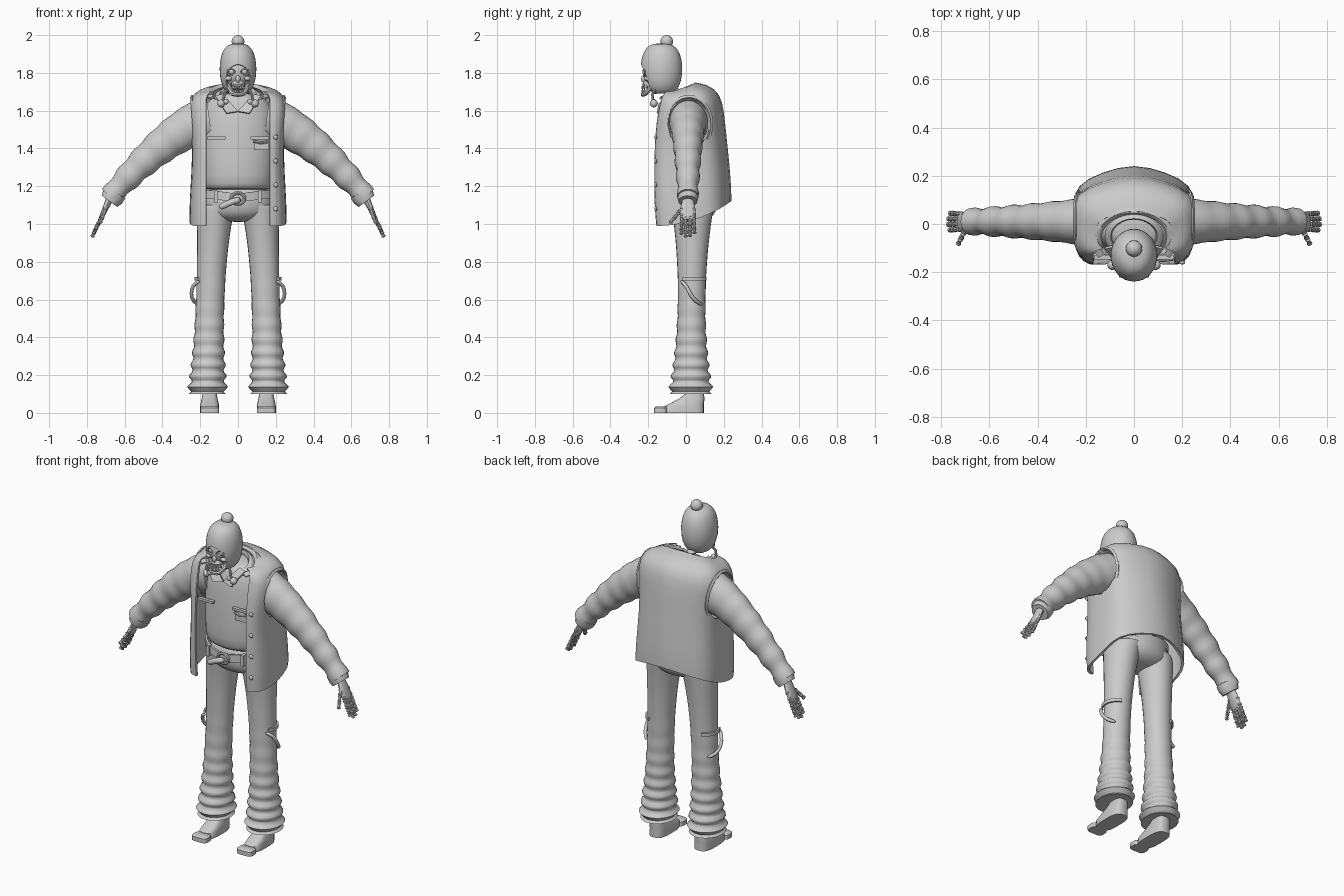
import bpy, bmesh, math
from math import sin, cos, tau
from mathutils import Vector, Matrix

old = bpy.data.objects.get("Cube")
if old:
    bpy.data.objects.remove(old, do_unlink=True)

colour = (0.6, 0.6, 0.6, 1)
grey = bpy.data.materials.new("plain grey")
grey.use_nodes = True
grey.diffuse_color = colour
grey.node_tree.nodes["Principled BSDF"].inputs["Base Color"].default_value = colour


def finish(name, bm, mirror=False, subdiv=0, thick=0, cutter=None, sharp=40):
    """Turn a bmesh into a finished object with its modifiers applied."""
    bmesh.ops.recalc_face_normals(bm, faces=bm.faces)
    mesh = bpy.data.meshes.new(name)
    bm.to_mesh(mesh)
    bm.free()
    ob = bpy.data.objects.new(name, mesh)
    bpy.context.collection.objects.link(ob)
    if mirror:
        ob.modifiers.new("mirror", "MIRROR")
    if subdiv:
        mod = ob.modifiers.new("subdivision", "SUBSURF")
        mod.levels, mod.boundary_smooth = subdiv, "PRESERVE_CORNERS"
    if thick:
        mod = ob.modifiers.new("thickness", "SOLIDIFY")
        mod.thickness, mod.offset = thick, 0
    if cutter:
        mod = ob.modifiers.new("cut", "BOOLEAN")
        mod.object, mod.operation, mod.solver = cutter, "DIFFERENCE", "EXACT"
    bpy.context.view_layer.update()
    depsgraph = bpy.context.evaluated_depsgraph_get()
    baked = bpy.data.meshes.new_from_object(ob.evaluated_get(depsgraph))
    ob.modifiers.clear()
    ob.data = baked
    if cutter:
        bpy.data.objects.remove(cutter, do_unlink=True)
    baked.materials.clear()
    baked.materials.append(grey)
    bpy.ops.object.select_all(action="DESELECT")
    ob.select_set(True)
    bpy.context.view_layer.objects.active = ob
    bpy.ops.object.shade_smooth_by_angle(angle=math.radians(sharp))
    return ob


def spread(start, end, count):
    """Evenly spaced values from start to end."""
    return [start + (end - start) * k / (count - 1) for k in range(count)]


def turn(count):
    """Angles around a full circle."""
    return [tau * k / count for k in range(count)]


def grid(bm, rows, closed=False, caps=False):
    verts = [[bm.verts.new(p) for p in row] for row in rows]
    n = len(verts[0])
    for a, b in zip(verts, verts[1:]):
        for i in range(n if closed else n - 1):
            j = (i + 1) % n
            bm.faces.new((a[i], a[j], b[j], b[i]))
    if caps:
        bm.faces.new(verts[0])
        bm.faces.new(verts[-1])


def sheet(name, rows, thick=0, closed=False, caps=False, **options):
    bm = bmesh.new()
    grid(bm, rows, closed, caps)
    return finish(name, bm, thick=thick, **options)


def add_tube(bm, path, n=16, ref=(0, 1, 0)):
    """Sweep ellipses (x, y, z, width radius, depth radius) along a path."""
    points = [Vector(p[:3]) for p in path]
    rows = []
    for i, (point, p) in enumerate(zip(points, path)):
        along = (points[min(i + 1, len(path) - 1)] - points[max(i - 1, 0)]).normalized()
        v = Vector(ref)
        v = (v - along * v.dot(along)).normalized()
        u = v.cross(along)
        rows.append([point + u * p[3] * cos(a) + v * p[4] * sin(a) for a in turn(n)])
    grid(bm, rows, True, True)


def tube(name, path, n=16, ref=(0, 1, 0), **options):
    bm = bmesh.new()
    add_tube(bm, path, n, ref)
    return finish(name, bm, **options)


def stack(name, rings, x=0, n=24, power=1, **options):
    """Loft level rings (x, y, z, width radius, depth radius); a low power squares them."""
    def bend(t):
        return math.copysign(abs(t) ** power, t)
    rows = [[(x + dx + rx * bend(cos(a)), y + ry * bend(sin(a)), z) for a in turn(n)]
            for dx, y, z, rx, ry in rings]
    return sheet(name, rows, closed=True, caps=True, **options)


def balls(name, items, seg=16, **options):
    bm = bmesh.new()
    for centre, r in items:
        size = r if isinstance(r, tuple) else (r, r, r)
        place = Matrix.Translation(centre) @ Matrix.Diagonal((*size, 1))
        bmesh.ops.create_uvsphere(bm, u_segments=seg, v_segments=seg // 2, radius=1, matrix=place)
    return finish(name, bm, **options)


def box(name, centre, size, **options):
    bm = bmesh.new()
    place = Matrix.Translation(centre) @ Matrix.Diagonal((*size, 1))
    bmesh.ops.create_cube(bm, size=1, matrix=place)
    return finish(name, bm, **options)


def wire(name, points, r, **options):
    return tube(name, [(*p, r, r) for p in points], 8, **options)


# Trousers: hips, and legs whose folds deepen and tighten towards the cuffs
stack("trouser_hips", [(0, .02, 1.22, .17, .12), (0, .03, 1.12, .19, .14), (0, .03, 1.06, .19, .13),
                       (0, .03, 1.03, .15, .1), (0, .03, 1.01, .06, .06)], subdiv=1)


def leg_ring(t):
    slim, fold = t * (1 - t), .014 * t ** 4 * sin(60 * t * t + 2.7)
    return (.1 + .062 * t ** .4, .035 - .01 * t, 1.1 - t, .1 - .1 * slim + fold, .113 - .16 * slim + fold)


stack("trouser_leg", [leg_ring(t) for t in spread(0, 1, 80)], mirror=True, sharp=70)
wire("thigh_strap", [(.2, -.03, .7), (.24, 0, .68), (.25, .02, .63), (.24, .05, .59), (.2, .09, .57)],
     .011, ref=(1, 0, 0), mirror=True, subdiv=1)
sheet("thigh_patch", [[(.146 + .08 * cos(a), .03 + .08 * sin(a), z) for a in spread(-.6, 1.2, 9)]
                      for z in (.72, .7)], .01, mirror=True)

# Shoes: squared body rising to the ankle, and a separate toe cap
stack("shoe", [(0, -.01, 0, .05, .105), (0, -.01, .035, .05, .105), (0, .005, .05, .048, .09),
               (0, .03, .075, .042, .068), (0, .045, .1, .038, .05), (0, .045, .15, .036, .045)],
      x=.15, power=.65, mirror=True)
stack("shoe_toe_cap", [(0, -.135, z, r, r - .016) for z, r in ((0, .05), (.026, .05), (.033, .042))],
      x=.15, power=.5, mirror=True)

# Shirt body, creased arms and cuffs
stack("shirt", [(0, 0, 1.18, .165, .11), (0, 0, 1.19, .18, .13), (0, -.01, 1.23, .19, .14),
                (0, 0, 1.45, .2, .14), (0, .01, 1.57, .2, .14), (0, .01, 1.65, .17, .12),
                (0, 0, 1.7, .09, .09)], subdiv=1)


def sleeve_ring(t):
    fold = .006 * t * sin(40 * t)
    return (.15 + .525 * t, .01, 1.55 - .405 * t ** 1.5, .125 - .07 * t + fold, .112 - .06 * t ** .7 + fold)


tube("sleeve", [sleeve_ring(t) for t in spread(0, 1, 32)], 24, mirror=True, sharp=70)
tube("sleeve_cuff", [(.645, .01, 1.175, .04, .035), (.65, .01, 1.165, .06, .055), (.665, .01, 1.14, .06, .055),
                     (.68, .01, 1.12, .05, .05), (.68, .01, 1.12, .03, .03)], mirror=True)


def neck_band(name, rings, centre):
    """Open collar that climbs from the throat to the nape."""
    sheet(name, [[(r * sin(a), centre - .75 * r * cos(a), z + .09 * sin(a / 2) ** 2)
                  for a in spread(.95, tau - .95, 19)] for r, z in rings], .01, subdiv=1)


# Collars and chest pockets
sheet("collar_flap", [[(0, -.135, 1.595), (.045, -.125, 1.645), (.08, -.09, 1.685)],
                      [(.06, -.15, 1.585), (.095, -.14, 1.635), (.12, -.1, 1.675)]], .012, mirror=True)
neck_band("shirt_collar", ((.1, 1.62), (.095, 1.65), (.12, 1.63)), -.05)
neck_band("vest_collar", ((.14, 1.64), (.15, 1.66), (.18, 1.645)), -.06)
box("pocket_welt", (.115, -.138, 1.455), (.1, .02, .014), mirror=True)
box("pocket_badge", (.125, -.138, 1.415), (.08, .02, .045))
wire("badge_clip", [(.08, -.15, 1.44), (.12, -.15, 1.43), (.16, -.145, 1.435)], .008, ref=(0, 0, 1))

# Belt, buckle, loops and hanging end
sheet("belt", [[(.195 * cos(a), .012 + .143 * sin(a), z + .025 * abs(cos(a))) for a in turn(32)]
               for z in (1.115, 1.16)], .012, closed=True)
wire("buckle", [(.035 * cos(a), -.14, 1.135 + .03 * sin(a)) for a in spread(0, tau, 17)], .009)
wire("belt_end", [(.02, -.145, 1.13), (-.03, -.15, 1.12), (-.07, -.15, 1.1), (-.1, -.14, 1.085)],
     .018, subdiv=1)
box("belt_loop", (.115, -.112, 1.145), (.02, .03, .065), mirror=True)

# Open vest: half outline lofted upward, mirrored, with cut armholes
outline = [(.66, 0), (.84, .01), (.96, .13), (1, .33), (1, .56), (.95, .78), (.52, .91), (0, 1)]
# Each level: front height, back height, half width, front edge, back edge
levels = [(.99, 1.13, .25, -.15, .245), (1.1, 1.19, .25, -.16, .245), (1.25, 1.32, .24, -.16, .235),
          (1.4, 1.45, .235, -.16, .22), (1.54, 1.6, .25, -.15, .205), (1.64, 1.69, .255, -.13, .185),
          (1.685, 1.735, .215, -.115, .12), (1.695, 1.745, .155, -.1, .05)]
vest_rows = [[(min(.168, .84 * wide) if v == 0 else wide * u, front + (back - front) * v,
               low + (high - low) * v ** 2.2) for u, v in outline]
             for low, high, wide, front, back in levels]
holes = tube("armhole_cutter", [(x, .015, 1.53, .135, .112) for x in (-.4, .4)], 12)
sheet("vest", vest_rows, .014, mirror=True, subdiv=1, cutter=holes)
sheet("armhole_trim", [[(x + .014 * sin(a), .015 + .115 * s * cos(a), 1.53 + .138 * s * sin(a))
                        for a in turn(32)] for x, s in ((.21, .9), (.236, 1.02), (.228, 1.1))],
      .008, closed=True, mirror=True)
balls("vest_buttons", [((.2, -.16, z), (.013, .008, .013)) for z in spread(1.08, 1.46, 4)], 12)

# Bony hands: palm, knuckled fingers and a splayed thumb
hand = bmesh.new()


def bones(joints, r):
    for a, b in zip(joints, joints[1:]):
        knuckles = zip((0, .12, .45, .85, 1), (.5, 1.1, .65, 1.1, .5))
        add_tube(hand, [(*a.lerp(b, t), r * k, r * k) for t, k in knuckles], 8, (1, 0, 0))


wrist, reach = Vector((.685, .01, 1.12)), Vector((.088, 0, -.19))
add_tube(hand, [(*(wrist + reach * t), thin, wide) for t, thin, wide in
                ((-.05, .02, .028), (.15, .016, .038), (.4, .012, .043), (.5, .006, .04))], 12)
for y, length in zip(spread(-.033, .033, 4), (.92, 1, .98, .9)):
    bones([wrist + reach * t * length + Vector((0, y * (.9 + .15 * t), 0)) for t in (.2, .5, .7, .86, 1)], .0105)
bones([Vector((.695 + .036 * t, -.015 - .07 * t, 1.09 - .085 * t)) for t in spread(0, 1, 4)], .011)
finish("hand", hand, mirror=True)

# Spine of the neck
balls("neck_spine", [((0, -.02 - .06 * t, 1.64 + .11 * t), (.028, .028, .014)) for t in spread(0, 1, 6)])

# Skull with eye sockets, nose, cheeks, teeth and jaw
sockets = balls("socket_cutter", [((x, -.228, 1.805), (.022, .03, .018)) for x in (-.034, .034)])
balls("skull", [((0, -.14, 1.808), (.082, .09, .1))], 28, cutter=sockets)
wire("eye_rim", [(.034 + .024 * cos(a), -.218, 1.805 + .018 * sin(a)) for a in spread(0, tau, 17)],
     .005, mirror=True)
balls("eyeball", [((.034, -.205, 1.805), .015)], mirror=True)
balls("cheekbone", [((.048, -.198, 1.77), (.02, .025, .014))], mirror=True)
balls("nose", [((0, -.225, 1.768), (.013, .013, .02))])
stack("upper_jaw", [(0, -.19, 1.728, .03, .038), (0, -.19, 1.74, .036, .042), (0, -.18, 1.765, .035, .035)])
balls("teeth", [((.033 * sin(a), -.192 - .04 * cos(a), z), (.006, .005, .01))
                for z in (1.722, 1.702) for a in spread(-1.2, 1.2, 7)], 8)
wire("lower_jaw", [(.055 * sin(a), -.14 - .088 * cos(a), 1.685 + .07 * sin(a) ** 4)
                   for a in spread(-1.6, 1.6, 13)], .012, ref=(0, .3, 1))

# Knitted hat with ear flaps, pom-pom and tie cords
opening = balls("face_cutter", [((0, -.25, 1.75), (.073, .1, .095))], 32)
sheet("hat", [[(.091 * cos(b) ** .6 * cos(a), -.13 + .104 * cos(b) ** .6 * sin(a), 1.82 + .13 * sin(b))
               for a in turn(32)] for b in spread(-1.3, 1.56, 16)],
      .012, closed=True, cutter=opening)
balls("pom_pom", [((0, -.102, 1.966), .034)], 20)
wire("hat_cord", [(.06, -.165, 1.71), (.073, -.178, 1.685), (.08, -.175, 1.65)], .007, mirror=True)
balls("cord_ends", [((.09, -.17, 1.638), .021), ((.064, -.172, 1.648), .015)], mirror=True)
